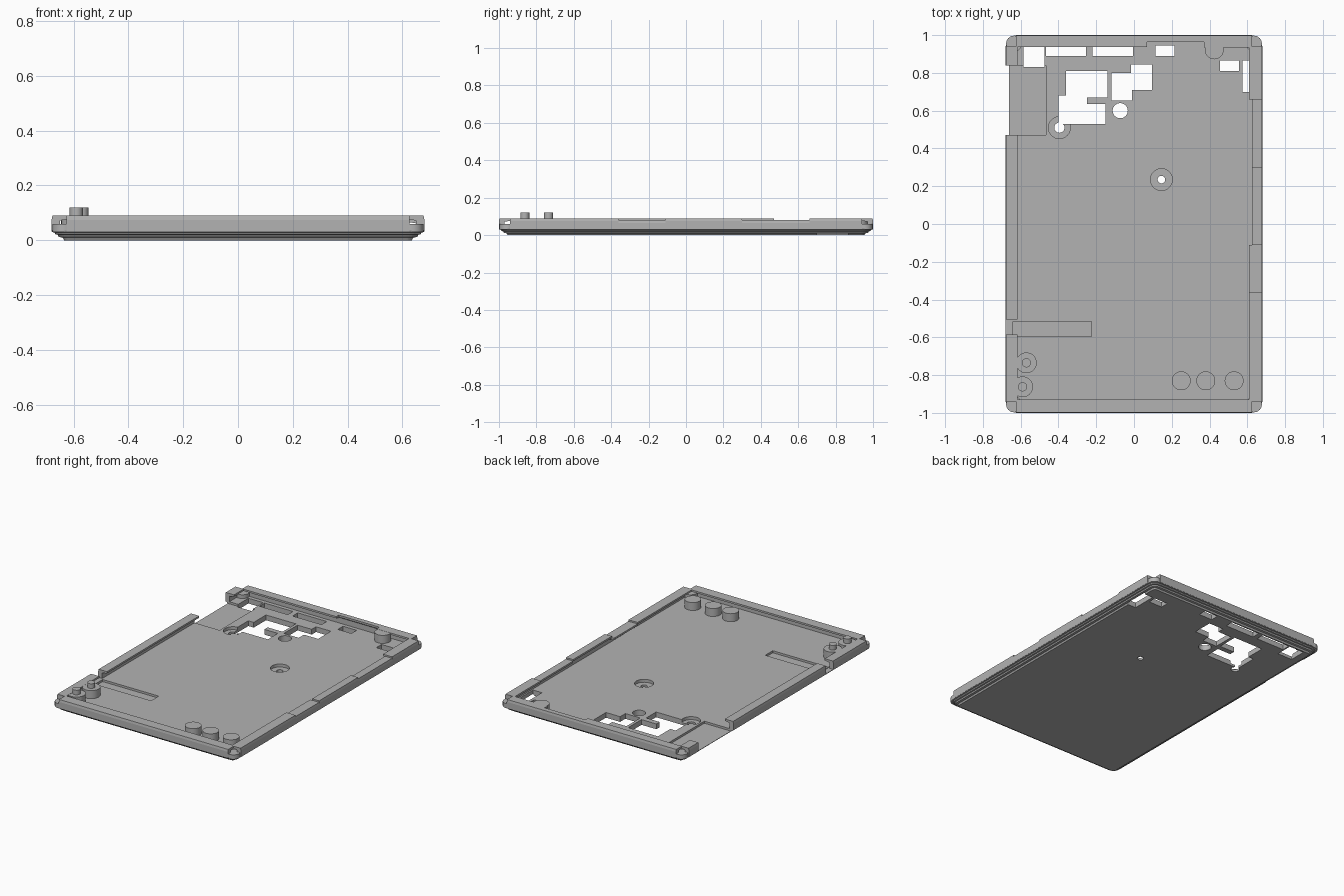
import bpy, bmesh, math

if "Cube" in bpy.data.objects:
    bpy.data.objects.remove(bpy.data.objects["Cube"], do_unlink=True)

HX, HY = 0.68, 1.0      # outer half width and half length
FLOOR = 0.035           # top of the floor

grey = bpy.data.materials.new("grey plastic")
grey.use_nodes = True
COLOUR = (0.45, 0.45, 0.45, 1)
grey.diffuse_color = COLOUR
grey.node_tree.nodes["Principled BSDF"].inputs["Base Color"].default_value = COLOUR


def finish(bm, name):
    bmesh.ops.recalc_face_normals(bm, faces=bm.faces)
    mesh = bpy.data.meshes.new(name)
    bm.to_mesh(mesh)
    bm.free()
    mesh.materials.append(grey)
    obj = bpy.data.objects.new(name, mesh)
    bpy.context.scene.collection.objects.link(obj)
    return obj


def loft(name, rings):
    """Join equal-length rings of points into a closed solid."""
    bm = bmesh.new()
    loops = [[bm.verts.new(p) for p in ring] for ring in rings]
    n = len(loops[0])
    for low, high in zip(loops, loops[1:]):
        for i in range(n):
            j = (i + 1) % n
            bm.faces.new((low[i], low[j], high[j], high[i]))
    bm.faces.new(loops[0])
    bm.faces.new(loops[-1])
    return finish(bm, name)


def prism(name, outline, z0, z1):
    return loft(name, [[(x, y, z) for x, y in outline] for z in (z0, z1)])


def box(name, x0, x1, y0, y1, z0, z1):
    return prism(name, [(x0, y0), (x1, y0), (x1, y1), (x0, y1)], z0, z1)


def disc(name, x, y, r, z0, z1, n=32):
    ring = [(x + r * math.cos(2 * math.pi * i / n),
             y + r * math.sin(2 * math.pi * i / n)) for i in range(n)]
    obj = prism(name, ring, z0, z1)
    for face in obj.data.polygons:
        face.use_smooth = abs(face.normal.z) < 0.5
    for edge in obj.data.edges:
        a, b = (obj.data.vertices[v].co.z for v in edge.vertices)
        edge.use_edge_sharp = abs(a - b) < 1e-5
    return obj


def rounded(inset, z):
    """Rounded rectangle outline, inset from the outer size."""
    r = 0.065 - inset
    points = []
    for k, (sx, sy) in enumerate([(1, 1), (-1, 1), (-1, -1), (1, -1)]):
        for i in range(7):
            a = math.pi / 2 * (k + i / 6)
            points.append((sx * (HX - inset - r) + r * math.cos(a),
                           sy * (HY - inset - r) + r * math.sin(a), z))
    return points


def cut(target, cutters):
    for cutter in cutters:
        cutter.hide_render = True
        mod = target.modifiers.new("cut", 'BOOLEAN')
        mod.object, mod.operation, mod.solver = cutter, 'DIFFERENCE', 'EXACT'
    graph = bpy.context.evaluated_depsgraph_get()
    mesh = bpy.data.meshes.new_from_object(target.evaluated_get(graph))
    target.modifiers.clear()
    target.data = mesh
    for cutter in cutters:
        bpy.data.objects.remove(cutter, do_unlink=True)


# Floor pan with a stepped underside edge
steps = [(0.046, 0), (0.040, 0.010), (0.026, 0.012), (0.022, 0.020),
         (0.014, 0.022), (0.010, 0.028), (0.002, 0.030), (0, FLOOR)]
pan = loft("floor_pan", [rounded(i, z) for i, z in steps])

# Rectangular openings through the floor
holes = [(-.585, -.475, .83, .945), (-.465, -.255, .89, .945),
         (-.22, -.005, .89, .945), (.115, .215, .89, .945),
         (.455, .555, .81, .865), (.575, .64, .70, .865)]
cutters = [box("opening", *h, -0.1, 0.2) for h in holes]

# Two irregular windows
window_a = [(-.36, .81), (-.14, .81), (-.14, .67), (-.25, .67), (-.25, .635),
            (-.15, .635), (-.15, .53), (-.4, .53), (-.4, .68), (-.36, .68)]
window_b = [(-.12, .8), (-.015, .8), (-.015, .845), (.095, .845),
            (.095, .71), (-.01, .71), (-.01, .655), (-.12, .655)]
for outline in (window_a, window_b):
    cutters.append(prism("window", outline, -0.1, 0.2))

# Round hole, countersunk screw holes, shallow recesses
cutters.append(disc("round_hole", -.073, .6, .04, -0.1, 0.2))
for x, y, r in [(.145, .235, .02), (-.395, .51, .027)]:
    cutters.append(disc("screw_hole", x, y, r, -0.1, 0.2))
    cutters.append(disc("countersink", x, y, .058, 0.015, 0.2))
cutters.append(box("side_recess", -.8, -.465, .47, .838, 0.021, 0.2))
cutters.append(box("strip_recess", -.64, -.225, -.595, -.515, 0.021, 0.2))
cut(pan, cutters)


# Edge rails with an overhanging inner lip
def rail(name, side, start, end, top=0.09, lip=0.064):
    profile = [(0, 0.032), (0, top - 0.015), (0.003, top), (lip, top),
               (lip, top - 0.012), (0.03, top - 0.018), (0.03, 0.032)]
    place = {"left": lambda d, t, z: (HX - d, t, z),
             "right": lambda d, t, z: (d - HX, t, z),
             "front": lambda d, t, z: (t, d - HY, z),
             "back": lambda d, t, z: (t, HY - d, z)}[side]
    return loft(name, [[place(d, t, z) for d, z in profile] for t in (start, end)])


rail("front_rail", "front", -.625, .625, lip=0.07)
for start, end, lip in [(-.625, .07, .062), (.07, .37, .036), (.37, .625, .065)]:
    rail("back_rail", "back", start, end, lip=lip)
for start, end in [(-.94, -.585), (-.505, .47), (.838, .94)]:
    rail("right_rail", "right", start, end)
for start, end, top, lip in [(-.94, -.36, .09, .07), (-.36, -.11, .08, .07),
                             (-.11, .3, .09, .055), (.3, .66, .08, .055),
                             (.66, .94, .09, .07)]:
    rail("left_rail", "left", start, end, top, lip)

# Round corner posts
for sx in (-1, 1):
    for sy in (-1, 1):
        disc("corner_post", sx * .635, sy * .955, .042, 0.03, 0.06)

# Support pads, back wall pad and locating pegs
for x in (.25, .38, .53):
    disc("support_pad", x, -.83, .05, 0.03, 0.088)
disc("back_pad", .425, .922, .05, 0.03, 0.089)
for x, y in [(-.57, -.735), (-.59, -.862)]:
    disc("peg_base", x, y, .055, 0.03, 0.089)
    disc("locating_peg", x, y, .024, 0.08, 0.12)
